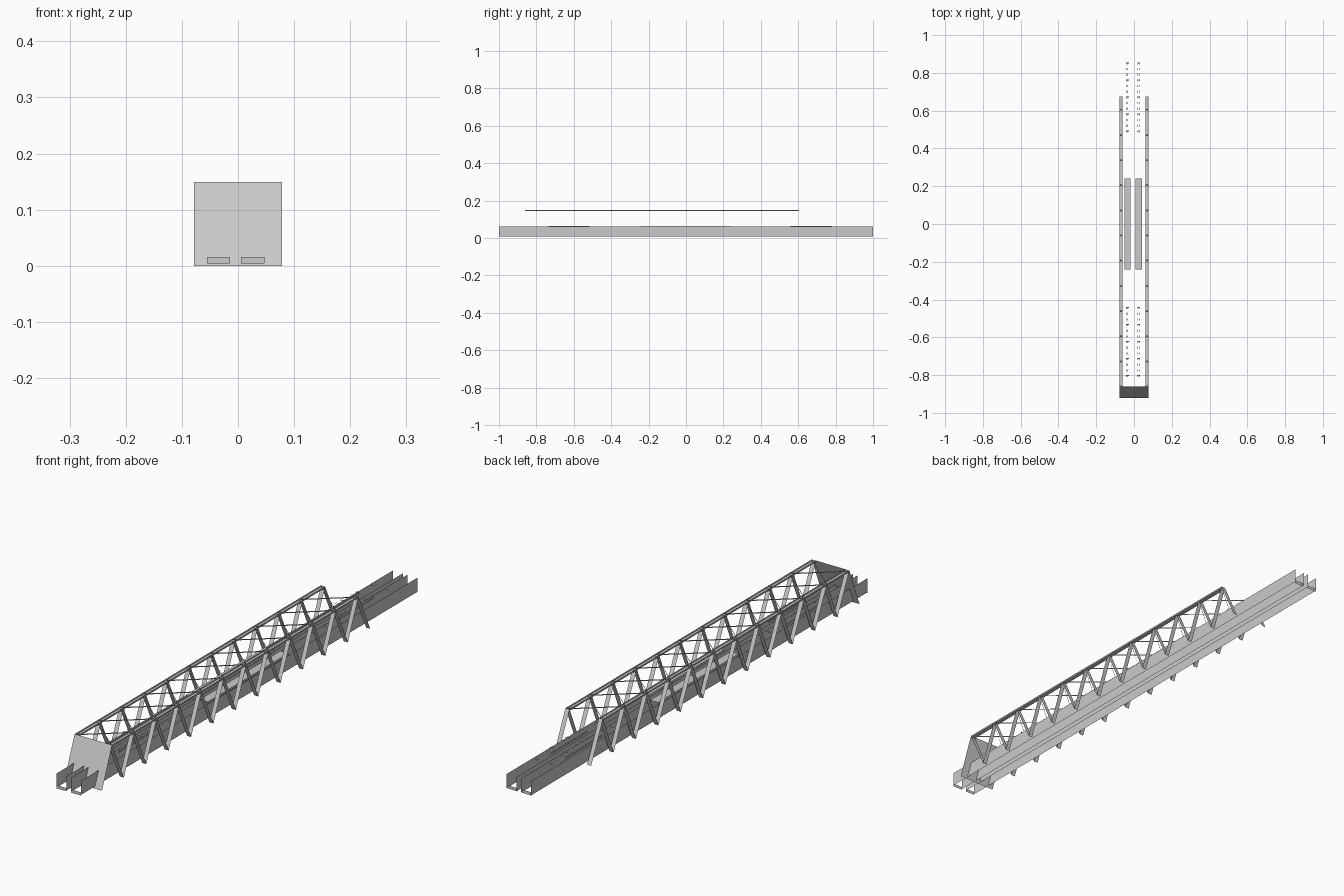
import bpy
import bmesh
import math
from mathutils import Vector

if "Cube" in bpy.data.objects:
    bpy.data.objects.remove(bpy.data.objects["Cube"])

steel = bpy.data.materials.new("steel_grey")
steel.use_nodes = True
grey = (0.59, 0.59, 0.59, 1)
steel.diffuse_color = grey
steel.node_tree.nodes["Principled BSDF"].inputs["Base Color"].default_value = grey


def make(name, strips):
    """Each strip is a flat sheet from a to b, widened by the vector w."""
    bm = bmesh.new()
    for a, b, w in strips:
        a, b, w = Vector(a), Vector(b), Vector(w)
        bm.faces.new([bm.verts.new(p) for p in (a, b, b + w, a + w)])
    mesh = bpy.data.meshes.new(name)
    bm.to_mesh(mesh)
    bm.free()
    mesh.materials.append(steel)
    obj = bpy.data.objects.new(name, mesh)
    bpy.context.collection.objects.link(obj)
    return obj


HALF, TOP, FLANGE = 0.078, 0.149, 0.017
RAIL = 0.006
BAYS, START, END = 11, -0.86, 0.605
STEP = (END - START) / BAYS
nodes = [START + i * STEP for i in range(BAYS + 1)]

# Side trusses: flat lattice bars and upward-open channel top rails
for side, s in (("left", 1), ("right", -1)):
    x = s * HALF
    inward = (-s * FLANGE, 0, 0)
    bars = []
    for y in nodes:
        bars.append(((x, y, TOP), (x, y + 0.07, 0), inward))
        if y > START:
            bars.append(((x, y, TOP), (x, y - 0.063, 0), inward))
    make(side + "_lattice_bars", bars)
    floor = TOP - RAIL
    make(side + "_top_rail", [((x, START, floor), (x, END, floor), inward)] + [
        ((xf, START, floor), (xf, END, floor), (0, 0, RAIL)) for xf in (x, x - s * FLANGE)])

# Sloping end plate closing the front of the truss
make("front_end_plate", [((-HALF, START - 0.06, 0), (HALF, START - 0.06, 0), (0, 0.06, TOP))])

# Thin crossed bracing between the top rails
bracing = []
for y0, y1 in zip(nodes, nodes[1:]):
    for s in (-1, 1):
        bracing.append(((-s * HALF, y0, TOP - 0.005), (s * HALF, y1, TOP - 0.005), (0, 0, 0.004)))
make("top_cross_bracing", bracing)

# Two long open track girders, each a pair of tall webs with low end strips
for side, x0, x1 in (("right", -0.055, -0.014), ("left", 0.005, 0.047)):
    make(side + "_girder_webs", [((x, -1, 0.007), (x, 1, 0.007), (0, 0, 0.053)) for x in (x0, x1)])
    make(side + "_girder_end_strips", [((x0, y, 0.004), (x1, y, 0.004), (0, 0, 0.012)) for y in (-1, 0.995)])

    # Central cover plate with shallow sides
    outer, inner = x0 + 0.004, x0 + 0.037
    make(side + "_cover_plate", [((outer, -0.24, 0.065), (outer, 0.24, 0.065), (inner - outer, 0, 0))] + [
        ((x, -0.24, 0.057), (x, 0.24, 0.057), (0, 0, 0.008)) for x in (outer, inner)])

    # Low ribs and small arched slats near both ends
    ribs, slats = [], []
    xm = x0 + 0.013
    for centre in (-0.625, 0.67):
        ribs.append(((xm, centre - 0.11, 0.056), (xm, centre + 0.11, 0.056), (0, 0, 0.007)))
        for i in range(13):
            t = i / 6 - 1
            y = centre + t * 0.18
            z = 0.065 + 0.013 * math.cos(t * math.pi / 2)
            for x in (xm, xm + 0.008):
                slats.append(((x, y - 0.006, z), (x, y + 0.006, z - 0.003 * t), (0.002, 0, 0)))
            if i % 3 == 0:
                slats.append(((xm, y, z), (xm + 0.015, y, z), (0, 0.005, 0)))
    make(side + "_end_ribs", ribs)
    make(side + "_arched_slats", slats)
